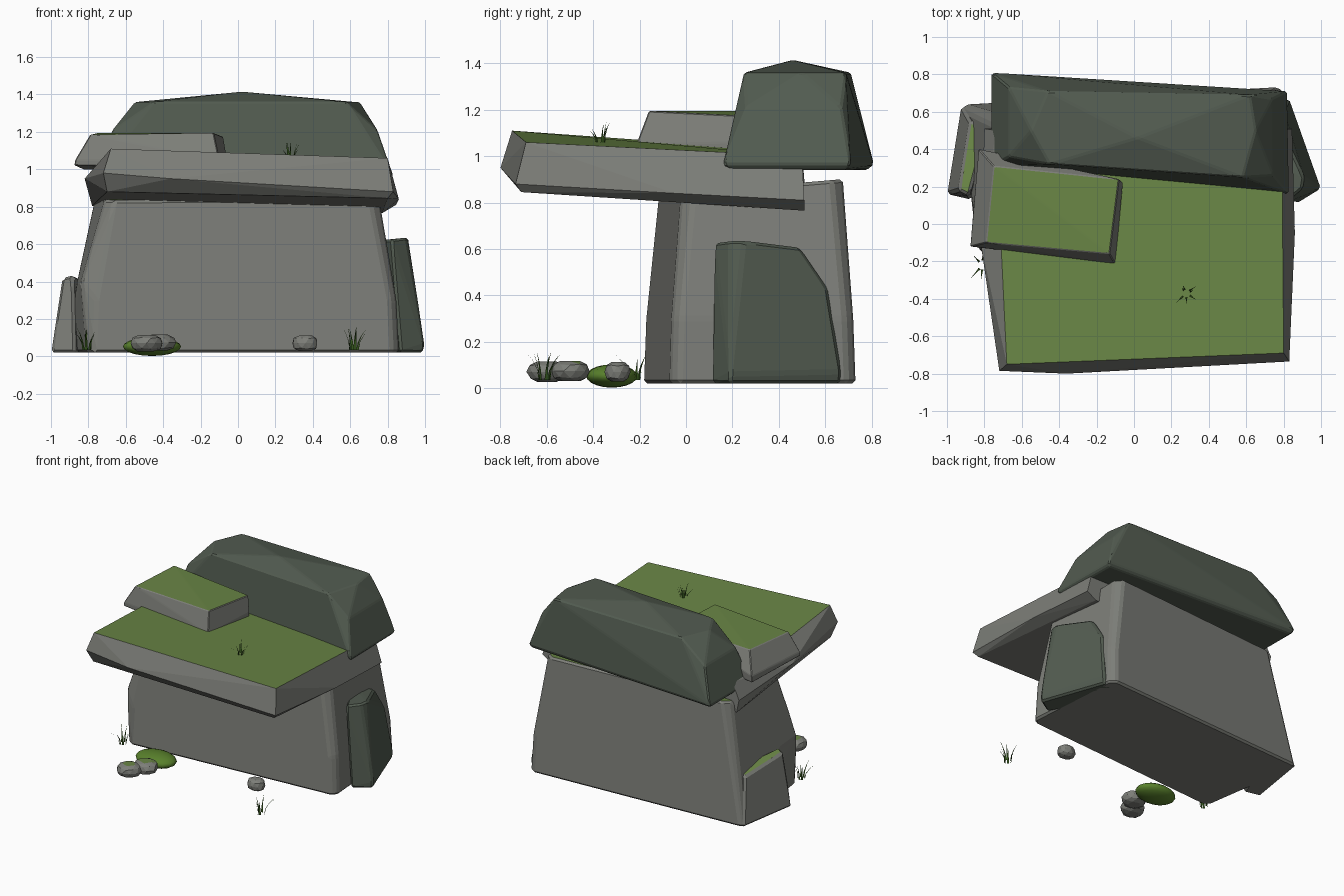
import bpy, bmesh, math, random
from mathutils import Vector

if "Cube" in bpy.data.objects:
    bpy.data.objects.remove(bpy.data.objects["Cube"])

random.seed(4)


def material(name, rgb):
    m = bpy.data.materials.new(name)
    m.diffuse_color = (*rgb, 1)
    m.use_nodes = True
    m.node_tree.nodes["Principled BSDF"].inputs["Base Color"].default_value = m.diffuse_color
    return m


STONE = material("grey stone", (0.205, 0.21, 0.19))
DARK = material("dark green stone", (0.085, 0.106, 0.081))
TURF = material("turf green", (0.142, 0.235, 0.06))
MOSS = material("moss green", (0.1, 0.22, 0.025))
GRASS = material("grass blade green", (0.04, 0.105, 0.014))


def finish(name, bm, mats):
    me = bpy.data.meshes.new(name)
    bm.to_mesh(me)
    bm.free()
    for m in mats:
        me.materials.append(m)
    ob = bpy.data.objects.new(name, me)
    bpy.context.collection.objects.link(ob)
    return ob


def rock(name, pts, mat, bevel=0.0, turf=None, flatten=4):
    """Chiselled boulder: convex hull, chamfered, upward faces optionally turfed."""
    bm = bmesh.new()
    for p in pts:
        bm.verts.new(p)
    bmesh.ops.convex_hull(bm, input=bm.verts[:])
    loose = [v for v in bm.verts if not v.link_faces]
    bmesh.ops.delete(bm, geom=loose, context='VERTS')
    bmesh.ops.dissolve_limit(bm, angle_limit=math.radians(flatten), verts=bm.verts[:], edges=bm.edges[:])
    if bevel:
        bmesh.ops.bevel(bm, geom=bm.edges[:], offset=bevel, segments=1, affect='EDGES', clamp_overlap=True)
    bmesh.ops.recalc_face_normals(bm, faces=bm.faces[:])
    bm.normal_update()
    if turf:
        for f in bm.faces:
            if f.normal.z > turf:
                f.material_index = 1
    return finish(name, bm, [mat, TURF])


def ring(xy, z):
    return [(x, y, z) for x, y in xy]


def turned_box(w, d, c, angle, cy):
    """Corner-cut rectangle, turned about the vertical."""
    ca, sa = math.cos(angle), math.sin(angle)
    out = []
    for sx in (-1, 1):
        for sy in (-1, 1):
            for x, y in ((sx * w, sy * (d - c)), (sx * (w - c), sy * d)):
                out.append((x * ca - y * sa, cy + x * sa + y * ca))
    return out


# Main boulder, turned slightly, top rising towards the back, flared at the back left foot
TURN = math.radians(4.0)
base = ring(turned_box(.838, .402, .04, TURN, .275), .02)
base += ring(turned_box(.825, .393, .04, TURN, .275), .3)
base += [(x, y, .835 + .085 * (y + .1)) for x, y in turned_box(.735, .35, .05, TURN, .28)]
base += [(-.86, .1, .4), (-.84, -.13, .4), (-.925, .61, .02), (-.9, .64, .02),
         (-.895, .61, .2), (-.87, .64, .2)]
rock("main_boulder", base, STONE, .014, .9, 6)

# Tilted overhanging slab
rock("overhang_slab", [
    (-.68, -.75, 1.11), (.8, -.69, 1.06), (.79, .5, 1.0), (-.74, .5, 1.02),
    (-.72, -.785, .98), (-.36, -.8, .95), (.83, -.735, .88), (.86, -.05, .84),
    (.845, .51, .81), (-.8, .51, .9), (-.82, -.1, .95),
    (-.7, -.73, .88), (.8, -.71, .845), (.77, .51, .765), (-.78, .51, .805)],
    STONE, 0, .95)

# Small turfed ledge on the slab
rock("ledge_slab", [
    (-.75, .31, 1.195), (-.08, .24, 1.175), (-.13, -.16, 1.195), (-.79, -.1, 1.185),
    (-.83, .4, 1.0), (-.06, .22, 1.0), (-.06, .22, 1.06), (-.1, -.215, 1.0),
    (-.1, -.215, 1.05), (-.875, -.12, 1.02), (-.87, -.12, 1.05), (-.83, .4, 1.05)],
    STONE, .008, .95)

# Dark cap boulder at the back
cap = ring([(-.75, .78), (.8, .69), (.81, .19), (-.74, .33)], .94)
cap += ring([(-.765, .81), (.82, .71), (.83, .16), (-.765, .31)], .965)
cap += ring([(.74, .67), (.745, .26), (-.67, .36), (-.67, .73)], 1.21)
cap += ring([(-.46, .71), (.62, .69), (.65, .5), (.58, .25), (-.45, .32), (-.55, .5)], 1.36)
cap.append((.02, .46, 1.415))
rock("cap_boulder", cap, DARK, .008, None, 9)

# Leaning side rocks
right = [(.99, .19, .02), (.87, .11, .02), (.6, .62, .02), (.82, .665, .02), (1.0, .19, .06),
         (.83, .67, .07), (.9, .19, .635), (.82, .12, .625), (.65, .45, .61), (.8, .49, .605),
         (.8, .61, .43), (.62, .6, .43), (.91, .25, .635)]
rock("right_side_rock", right, DARK, .012)
left = [(-1.0, .16, .02), (-.87, .13, .02), (-.7, .6, .02), (-.925, .63, .02),
        (-.94, .18, .42), (-.88, .15, .435), (-.78, .53, .39), (-.88, .55, .36)]
rock("left_side_rock", left, STONE, .014, .9)

# Pebbles
for i, (x, y, z, rx, ry, rz) in enumerate([
        (-.49, -.6, .07, .082, .08, .044), (-.42, -.5, .073, .085, .08, .043),
        (.36, -.295, .07, .065, .053, .042)]):
    bm = bmesh.new()
    bmesh.ops.create_icosphere(bm, subdivisions=2, radius=1.06)
    for v in bm.verts:
        j = 1 + random.uniform(-.05, .05)
        flat = max(-.8, min(.8, v.co.z)) / .8
        v.co = Vector((x + v.co.x * rx * j, y + v.co.y * ry * j, z + flat * rz))
    bmesh.ops.dissolve_limit(bm, angle_limit=math.radians(12), verts=bm.verts[:], edges=bm.edges[:])
    bm.normal_update()
    for f in bm.faces:
        f.material_index = int(f.normal.z > .95 and i < 2)
    finish(f"pebble_{i + 1}", bm, [STONE, TURF])

# Moss cushion
bm = bmesh.new()
bmesh.ops.create_uvsphere(bm, u_segments=16, v_segments=10, radius=1)
for v in bm.verts:
    v.co = Vector((-.46 + v.co.x * .155, -.32 + v.co.y * .11, .052 + v.co.z * .05))
for f in bm.faces:
    f.smooth = True
finish("moss_cushion", bm, [MOSS])

# Grass tufts made of curved tapering blades
for i, (cx, cy, cz, h) in enumerate([(-.81, -.22, .035, .12), (.62, -.61, .035, .12), (.28, -.37, 1.05, .1)]):
    bm = bmesh.new()
    for k in range(7):
        a = k * math.tau / 7 + random.uniform(-.4, .4)
        d = Vector((math.cos(a), math.sin(a), 0))
        s = Vector((-d.y, d.x, 0))
        hk, lean = h * random.uniform(.6, 1), h * random.uniform(.15, .6)
        rows = []
        for t in (0, .4, .75, 1):
            c = Vector((cx, cy, cz)) + d * (h * .2 + lean * t * t) + Vector((0, 0, hk * t))
            w = h * .06 * (1 - t) + .0004
            rows.append((bm.verts.new(c - s * w), bm.verts.new(c + s * w)))
        for p, q in zip(rows, rows[1:]):
            bm.faces.new((p[0], p[1], q[1], q[0]))
    finish(f"grass_tuft_{i + 1}", bm, [GRASS])
